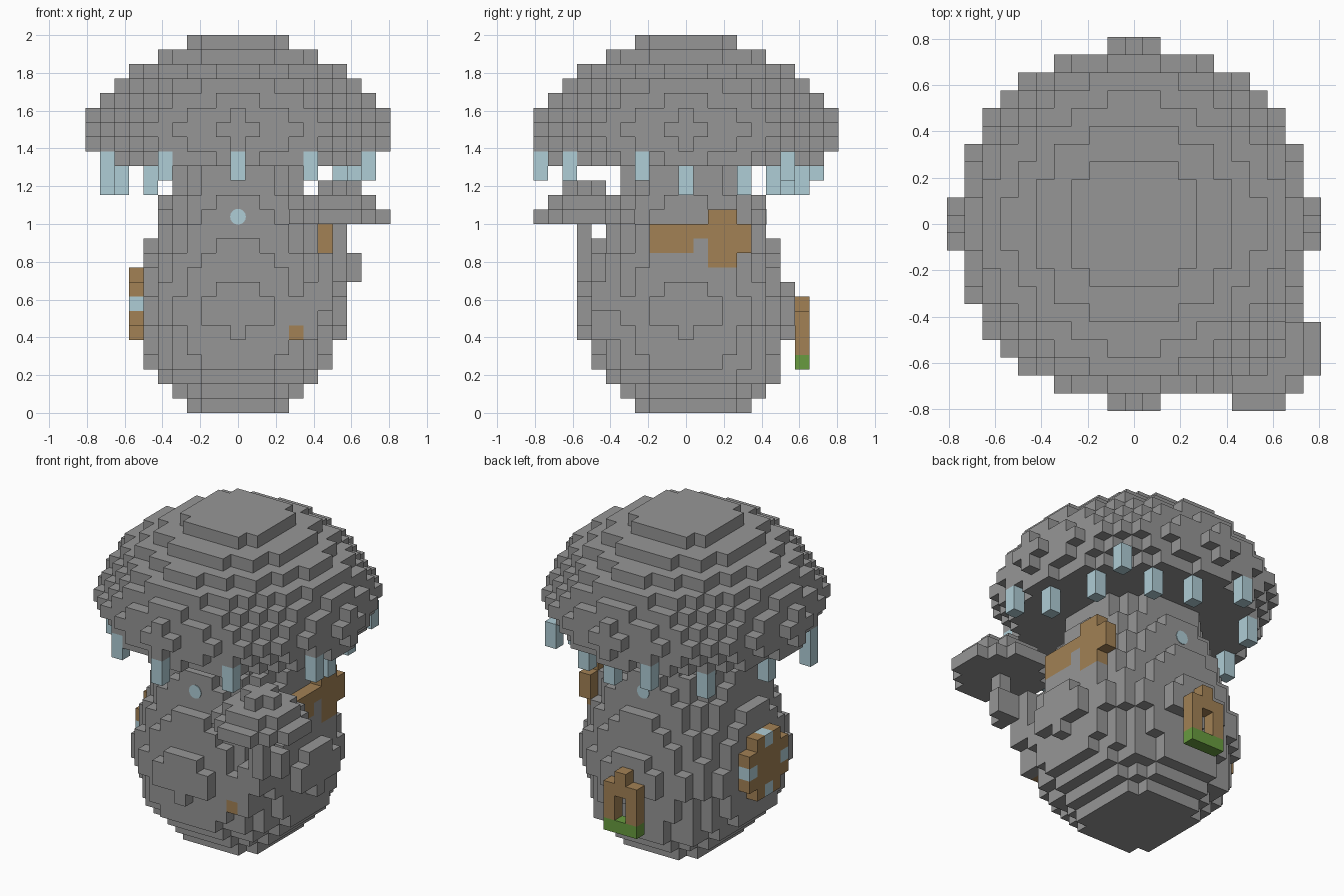
import bpy, bmesh
from math import pi
from mathutils import Vector, Matrix

if "Cube" in bpy.data.objects:
    bpy.data.objects.remove(bpy.data.objects["Cube"], do_unlink=True)

H = 1 / 13  # edge of one building block


def material(name, rgb):
    m = bpy.data.materials.new(name)
    m.use_nodes = True
    m.diffuse_color = (*rgb, 1)
    m.node_tree.nodes["Principled BSDF"].inputs["Base Color"].default_value = (*rgb, 1)
    return m


stone = material("stone grey", (0.305, 0.305, 0.305))
ice = material("pale blue", (0.43, 0.61, 0.67))
wood = material("wood brown", (0.36, 0.22, 0.09))
grass = material("grass green", (0.14, 0.33, 0.05))


def box(xs, ys, zs):
    """Blocks in inclusive index ranges."""
    return {(x, y, z) for x in range(xs[0], xs[1] + 1)
            for y in range(ys[0], ys[1] + 1) for z in range(zs[0], zs[1] + 1)}


def disks(base, radii_sq, cx=0, cy=0):
    """Stack of round layers, one squared radius per layer."""
    return {(cx + x, cy + y, base + i) for i, r in enumerate(radii_sq)
            for x in range(-10, 11) for y in range(-10, 11) if x * x + y * y <= r}


# Bulbous body, its foot reaching a little further back
body = disks(0, [13, 20, 32, 41, 45, 49, 53, 53, 50, 45, 42, 37, 34, 30, 27, 20, 20])
body |= disks(0, [13, 20, 32], 0, 1)

# Wide cap with a knob on each of its four sides
cap = disks(17, [82, 96, 102, 96, 82, 68, 50, 32, 14])
cap |= box((-10, 10), (0, 0), (18, 20)) | box((0, 0), (-10, 10), (18, 20))

# Small mushroom leaning out of the front corner
small_cap = disks(13, [10, 5, 1], 7, -7)
small_stem = (box((5, 5), (-6, -5), (5, 8)) | box((6, 6), (-6, -5), (7, 10))
              | box((7, 8), (-6, -6), (9, 10)) | box((7, 7), (-7, -7), (9, 12)))

# Icicles below the cap: the outer ones short, the inner ones lower
icicles = set()
for x, y in [(0, -10), (5, -8), (-5, -8), (9, -3), (-3, 9), (7, 7)]:
    icicles |= box((x, x), (y, y), (16, 17))
for x, y in [(8, 0), (7, 4), (4, 7), (1, 8), (-6, 6), (-8, 1), (-9, -3)]:
    icicles |= box((x, x), (y, y), (15, 17))
icicles -= cap

# Round window on the side, with a pane in the middle of each edge
window = {c for c in box((-7, -7), (-2, 2), (5, 9)) if abs(c[1]) + abs(c[2] - 7) < 4}
panes = {c for c in window if abs(c[1]) + abs(c[2] - 7) == 2 and (c[1] == 0 or c[2] == 7)}

# Door frame at the back, on a grass step
door = box((-1, 1), (8, 8), (4, 6)) - box((0, 0), (8, 8), (4, 5)) | {(0, 8, 7)}
step = box((-1, 1), (8, 8), (3, 3))

# Key-shaped plank on the other side, and a peg at the front
plank = box((6, 6), (-2, 4), (11, 12)) | box((6, 6), (2, 3), (10, 13))
plank.discard((6, 1, 11))
body |= {(6, 1, 11)}
peg = {(4, -6, 5)}

parts = [("body", body, stone), ("cap", cap, stone),
         ("small_mushroom_stem", small_stem, stone),
         ("small_mushroom_cap", small_cap, stone),
         ("icicles", icicles, ice), ("window_frame", window, wood),
         ("window_panes", panes, ice), ("door_frame", door, wood),
         ("door_step", step, grass), ("key_plank", plank, wood), ("peg", peg, wood)]

# Later parts take over the blocks they share with earlier ones
owner = {cell: name for name, cells, _ in parts for cell in cells}
AXES = [Vector((1, 0, 0)), Vector((0, 1, 0)), Vector((0, 0, 1))]


def finish(name, bm, mat):
    mesh = bpy.data.meshes.new(name)
    bm.to_mesh(mesh)
    bm.free()
    mesh.materials.append(mat)
    bpy.context.collection.objects.link(bpy.data.objects.new(name, mesh))


def build(name, mat):
    """Make a mesh from the exposed block sides of one part."""
    bm = bmesh.new()
    for cell in [c for c, n in owner.items() if n == name]:
        centre = (Vector(cell) + Vector((0, 0, 0.5))) * H
        for i in range(3):
            for sign in (-1, 1):
                n = AXES[i] * sign
                if tuple(int(a + b) for a, b in zip(cell, n)) in owner:
                    continue
                u = AXES[(i + 1) % 3]
                v = n.cross(u)
                corners = [n + u + v, n - u + v, n - u - v, n + u - v]
                bm.faces.new([bm.verts.new(centre + c * H / 2) for c in corners])
    bmesh.ops.remove_doubles(bm, verts=bm.verts, dist=0.001)
    finish(name, bm, mat)


for name, _, mat in parts:
    build(name, mat)

# Round portholes on the front and back of the stem
for name, side in (("front_porthole", -1), ("back_porthole", 1)):
    bm = bmesh.new()
    bmesh.ops.create_cone(bm, cap_ends=True, segments=16, radius1=0.042,
                          radius2=0.042, depth=0.008,
                          matrix=Matrix.Translation((0, side * 5.5 * H, 13.5 * H))
                          @ Matrix.Rotation(pi / 2, 4, "X"))
    finish(name, bm, ice)
